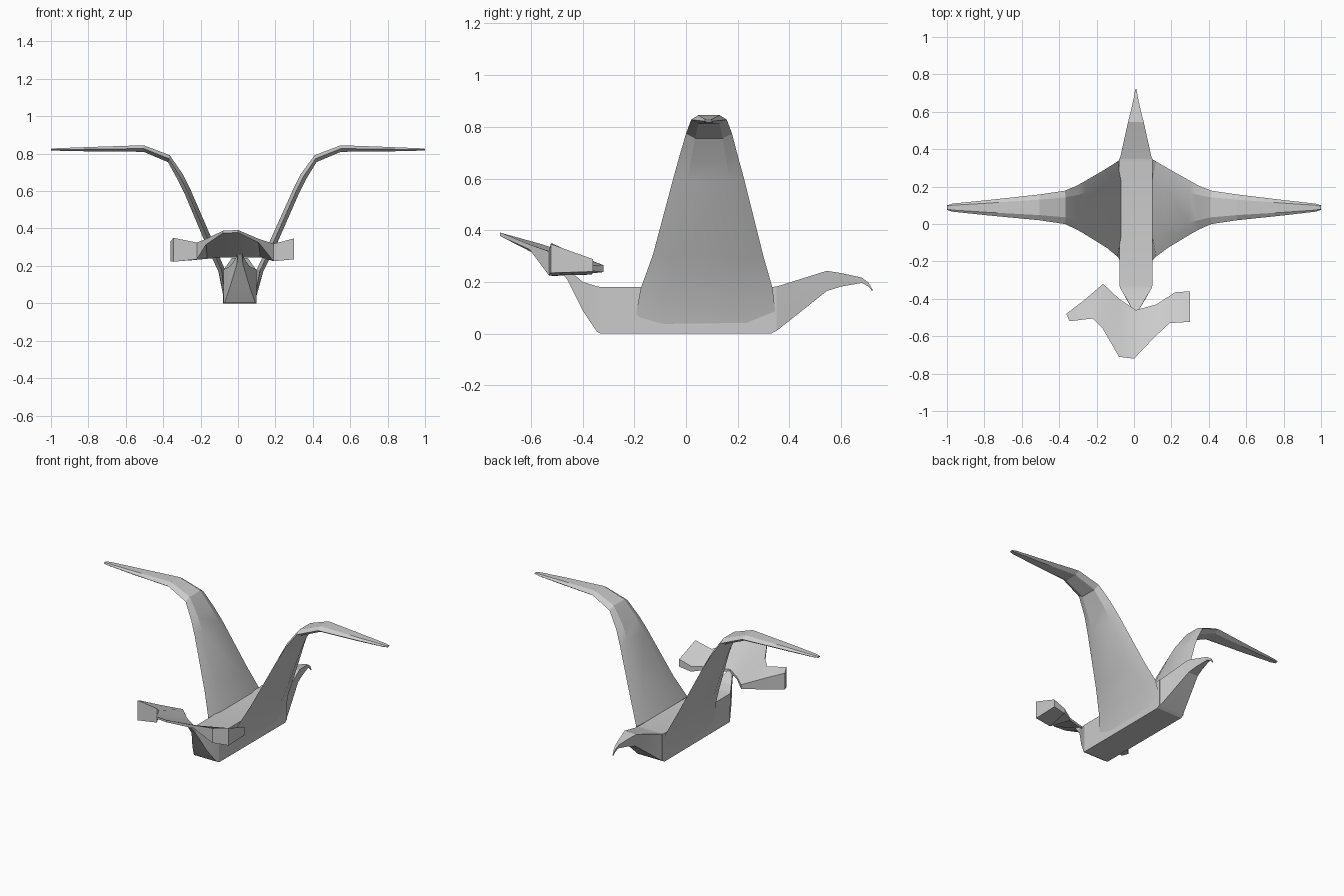
import bpy, bmesh

CX = 0.01  # the body sits a touch right of centre


def loft(name, rings, smooth=0.3):
    """Skin a list of equal-length rings and cap both ends."""
    bm = bmesh.new()
    vs = [[bm.verts.new(p) for p in r] for r in rings]
    n = len(rings[0])
    for a, b in zip(vs, vs[1:]):
        for i in range(n):
            j = (i + 1) % n
            bm.faces.new((a[i], a[j], b[j], b[i]))
    bm.faces.new(vs[0])
    bm.faces.new(vs[-1][::-1])
    bmesh.ops.remove_doubles(bm, verts=bm.verts, dist=0.0005)
    bmesh.ops.recalc_face_normals(bm, faces=bm.faces)
    me = bpy.data.meshes.new(name)
    bm.to_mesh(me)
    bm.free()
    ob = bpy.data.objects.new(name, me)
    bpy.context.collection.objects.link(ob)
    bpy.ops.object.select_all(action='DESELECT')
    ob.select_set(True)
    bpy.context.view_layer.objects.active = ob
    bpy.ops.object.shade_smooth_by_angle(angle=smooth)
    return ob


def box_ring(y, half_bottom, half_top, z_bottom, z_top):
    return [(CX - half_bottom, y, z_bottom), (CX + half_bottom, y, z_bottom),
            (CX + half_top, y, z_top), (CX - half_top, y, z_top)]


# Body with the rising tail stem at the front
loft("body", [box_ring(*s) for s in (
    (-0.50, 0.012, 0.014, 0.26, 0.275),
    (-0.46, 0.016, 0.016, 0.21, 0.252),
    (-0.40, 0.052, 0.05, 0.09, 0.20),
    (-0.345, 0.08, 0.083, 0.008, 0.183),
    (-0.33, 0.088, 0.088, 0.0, 0.18),
    (0.33, 0.09, 0.09, 0.0, 0.18),
    (0.35, 0.09, 0.09, 0.012, 0.182))])

# Neck, head and hooked beak
loft("neck_and_head", [box_ring(*s) for s in (
    (0.34, 0.09, 0.09, 0.005, 0.18),
    (0.36, 0.083, 0.083, 0.018, 0.185),
    (0.545, 0.034, 0.042, 0.165, 0.243),
    (0.60, 0.024, 0.028, 0.182, 0.234),
    (0.68, 0.009, 0.010, 0.196, 0.217),
    (0.705, 0.005, 0.006, 0.183, 0.198),
    (0.722, 0.002, 0.002, 0.163, 0.170))])

# Wings: outer (x, z), inner (x, z), y range, shift of the left wing
WING = (
    (0.098, 0.035, 0.085, 0.05, -0.20, 0.35, 0.02),
    (0.135, 0.17, 0.10, 0.18, -0.175, 0.335, 0.03),
    (0.20, 0.30, 0.16, 0.31, -0.128, 0.298, 0.035),
    (0.325, 0.585, 0.295, 0.61, -0.05, 0.225, 0.04),
    (0.365, 0.665, 0.335, 0.69, -0.028, 0.203, 0.04),
    (0.42, 0.755, 0.41, 0.792, 0.0, 0.178, 0.045),
    (0.55, 0.81, 0.55, 0.845, 0.02, 0.158, 0.045),
    (0.80, 0.812, 0.80, 0.836, 0.046, 0.128, 0.02),
    (0.97, 0.816, 0.97, 0.829, 0.066, 0.109, 0.0),
    (1.0, 0.818, 1.0, 0.826, 0.075, 0.100, 0.0))


def wing_ring(s, side):
    xo, zo, xi, zi, y0, y1, shift = s
    if side < 0:
        xo, xi = xo - shift, xi - shift
    xm, zm, w = (xo + xi) / 2, (zo + zi) / 2, (y1 - y0) * 0.2
    ring = [(xm, y0, zm), (xo, y0 + w, zo), (xo, y1 - w, zo),
            (xm, y1, zm), (xi, y1 - w, zi), (xi, y0 + w, zi)]
    return [(side * x, y, z) for x, y, z in ring]


for side, label in ((-1, "left"), (1, "right")):
    loft(label + "_wing", [wing_ring(s, side) for s in WING])

# Fan tail: outer edge (x, y, top, bottom), then inner edge (x, y, top, bottom)
TAIL = (
    (-0.345, -0.52, 0.35, 0.222, -0.362, -0.48, 0.33, 0.225),
    (-0.22, -0.505, 0.325, 0.235, -0.27, -0.41, 0.30, 0.228),
    (-0.17, -0.555, 0.345, 0.315, -0.165, -0.32, 0.265, 0.238),
    (-0.08, -0.71, 0.388, 0.376, -0.08, -0.40, 0.262, 0.246),
    (0.0, -0.72, 0.392, 0.378, 0.01, -0.46, 0.262, 0.244),
    (0.11, -0.605, 0.345, 0.325, 0.12, -0.43, 0.262, 0.246),
    (0.19, -0.53, 0.318, 0.225, 0.22, -0.365, 0.262, 0.228),
    (0.30, -0.523, 0.347, 0.235, 0.30, -0.36, 0.288, 0.24))
loft("fan_tail", [[(s[0], s[1], s[3]), (s[0], s[1], s[2]),
                   (s[4], s[5], s[6]), (s[4], s[5], s[7])] for s in TAIL])
